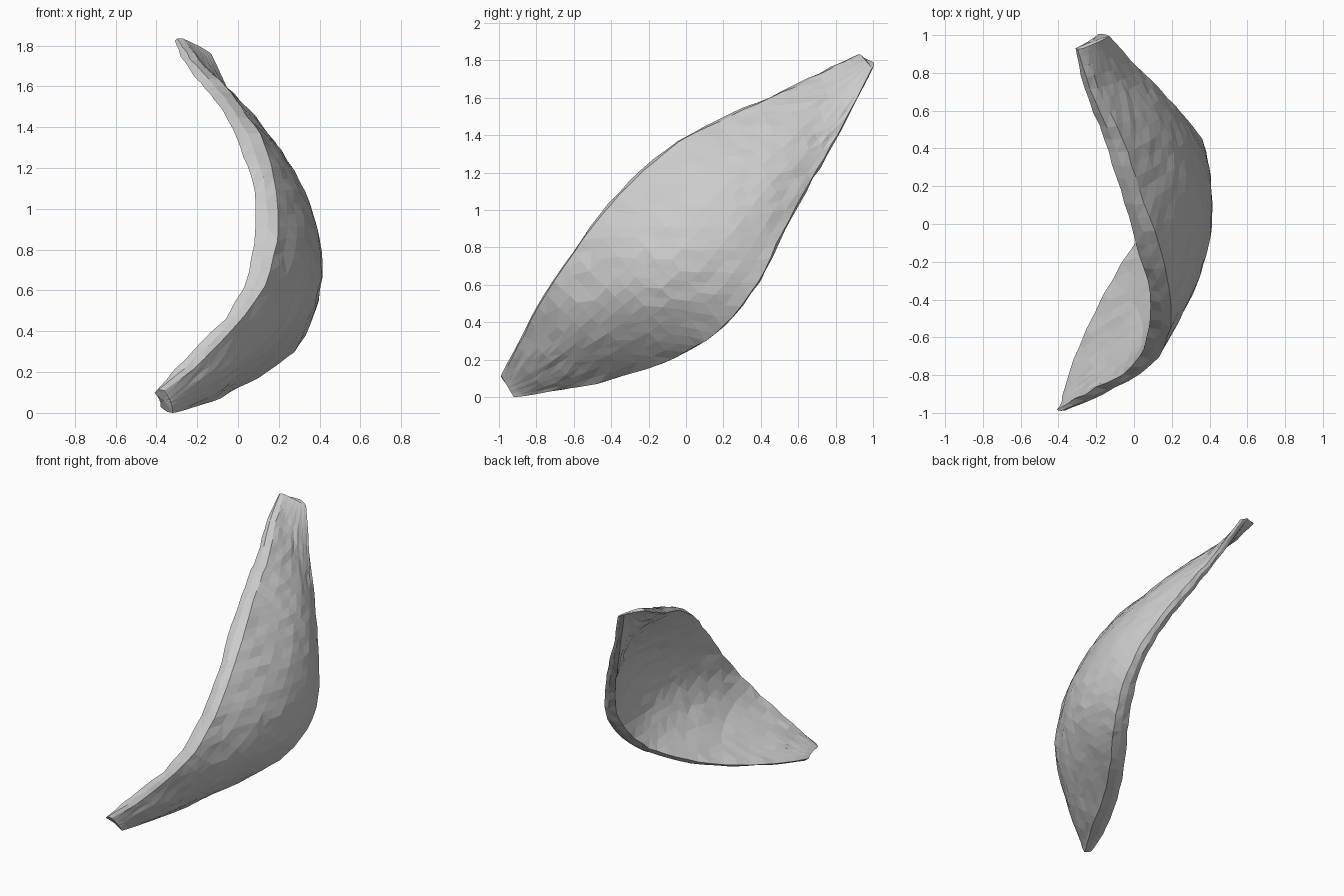
import bpy, bmesh, math, random
from mathutils import Vector

if "Cube" in bpy.data.objects:
    bpy.data.objects.remove(bpy.data.objects["Cube"])

random.seed(4)
ROWS, ACROSS = 4, 12  # rows between stations, facets across the shell

# Stations from front tip to back tip:
# upper edge (outer x, y, z, inner x), lower edge (outer x, y, z, inner x), bulge
STATIONS = [
    (-.36, -.985, .12, -.41, -.32, -.92, .01, -.38, .01),
    (-.16, -.90, .28, -.26, -.17, -.65, .05, -.29, .06),
    (.09, -.75, .56, -.01, .00, -.30, .13, -.11, .10),
    (.19, -.55, .85, .08, .20, .00, .25, .08, .14),
    (.19, -.35, 1.10, .08, .33, .20, .39, .22, .14),
    (.13, -.10, 1.33, .01, .38, .38, .62, .28, .12),
    (.03, .18, 1.49, -.07, .31, .52, .90, .22, .10),
    (-.06, .45, 1.61, -.16, .18, .67, 1.17, .09, .07),
    (-.19, .72, 1.74, -.26, .03, .82, 1.43, -.04, .03),
    (-.27, .93, 1.845, -.31, -.13, .995, 1.77, -.19, .01),
]


def smooth_station(i, t):
    """Catmull-Rom blend between station i and i + 1."""
    last = len(STATIONS) - 1
    rows = [STATIONS[min(max(i + k, 0), last)] for k in (-1, 0, 1, 2)]
    return [0.5 * (2 * b + (c - a) * t + (2 * a - 5 * b + 4 * c - d) * t * t
                   + (3 * b - a - 3 * c + d) * t ** 3) for a, b, c, d in zip(*rows)]


def ring_points(s):
    """Closed section: outer arc, rounded lower rim, inner arc, rounded upper rim."""
    ux, uy, uz, ui, lx, ly, lz, li, bulge = s
    upper, lower = Vector((ux, uy, uz)), Vector((lx, ly, lz))
    upper_in, lower_in = Vector((ui, uy, uz - .01)), Vector((li, ly + .01, lz + .03))
    along = (lower - upper).normalized() * .012

    def arc(a, b):
        pts = []
        for k in range(ACROSS + 1):
            f = k / ACROSS
            p = a.lerp(b, f)
            p.x += bulge * math.sin(math.pi * f)
            pts.append(p)
        return pts

    return (arc(upper, lower) + [(lower + lower_in) / 2 + along]
            + arc(lower_in, upper_in) + [(upper + upper_in) / 2 - along])


# Curved shell skinned through all sections
bm = bmesh.new()
sections = [smooth_station(i, k / ROWS) for i in range(len(STATIONS) - 1) for k in range(ROWS)]
sections.append(STATIONS[-1])
rings = []
for n, s in enumerate(sections):
    wobble = .005 if 2 < n < len(sections) - 3 else .001
    ring = []
    for p in ring_points(s):
        p += Vector([random.uniform(-wobble, wobble) for _ in range(3)])
        ring.append(bm.verts.new(p))
    rings.append(ring)
for a, b in zip(rings, rings[1:]):
    for k in range(len(a)):
        j = (k + 1) % len(a)
        bm.faces.new((a[k], a[j], b[j], b[k]))

# Blunt tips
for ring in (rings[0], rings[-1]):
    centre = bm.verts.new(sum((v.co for v in ring), Vector()) / len(ring))
    for k in range(len(ring)):
        bm.faces.new((ring[k], ring[(k + 1) % len(ring)], centre))

bmesh.ops.triangulate(bm, faces=bm.faces[:])
bmesh.ops.recalc_face_normals(bm, faces=bm.faces[:])
low = min(v.co.z for v in bm.verts)
bmesh.ops.translate(bm, verts=bm.verts[:], vec=(0, 0, -low))

mesh = bpy.data.meshes.new("curved_shell")
bm.to_mesh(mesh)
bm.free()
grey = bpy.data.materials.new("light_grey")
grey.diffuse_color = (.6, .6, .6, 1)
grey.use_nodes = True
grey.node_tree.nodes["Principled BSDF"].inputs["Base Color"].default_value = grey.diffuse_color
mesh.materials.append(grey)
bpy.context.collection.objects.link(bpy.data.objects.new("curved_shell", mesh))
